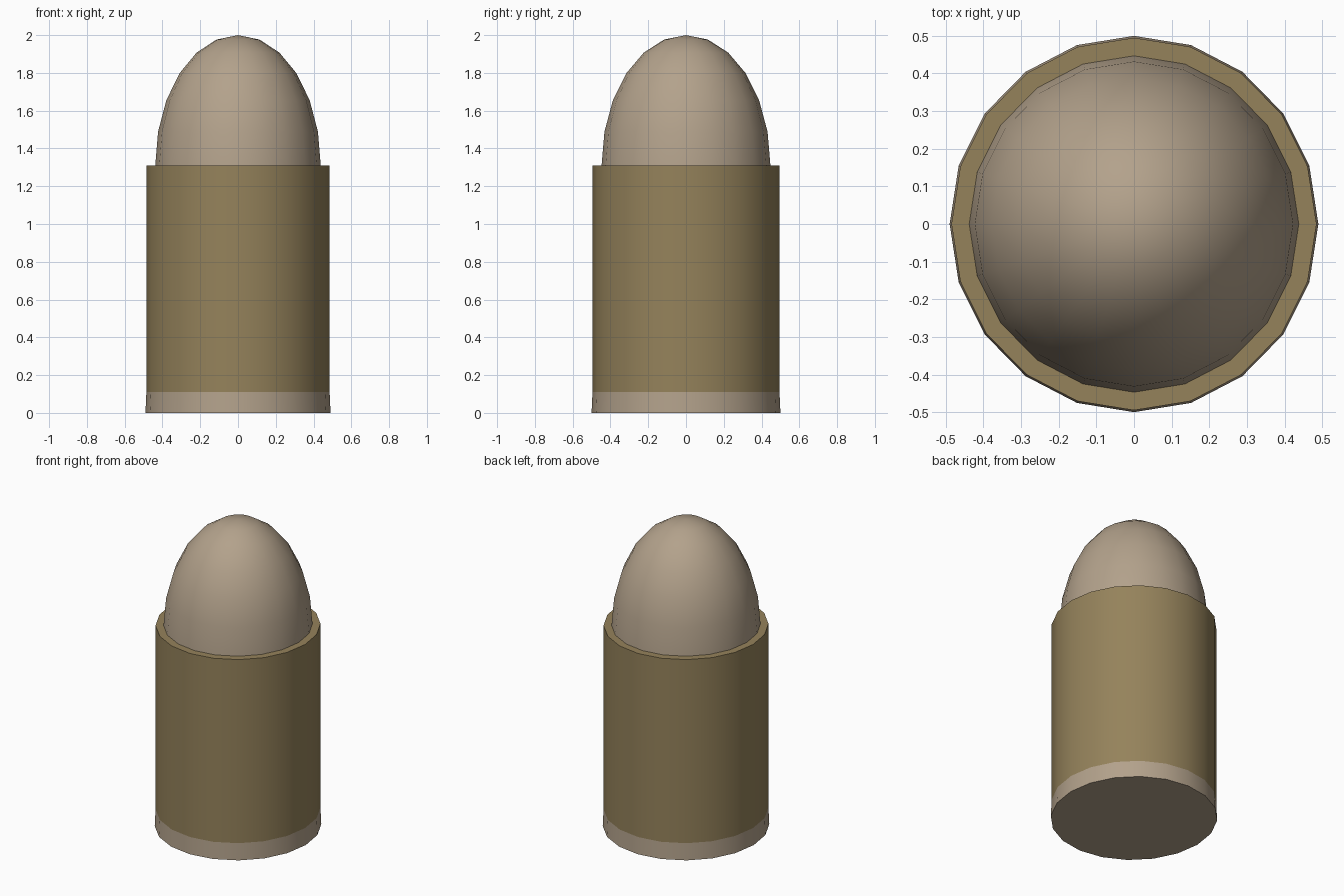
import bpy, bmesh, math

SIDES = 20
SQUASH = 0.98  # width is slightly narrower than depth

cube = bpy.data.objects.get("Cube")
if cube:
    bpy.data.objects.remove(cube, do_unlink=True)


def material(name, color):
    mat = bpy.data.materials.new(name)
    mat.use_nodes = True
    mat.diffuse_color = color
    bsdf = mat.node_tree.nodes["Principled BSDF"]
    bsdf.inputs["Base Color"].default_value = color
    bsdf.inputs["Roughness"].default_value = 0.6
    return mat


def lathe(name, profile, mat):
    """Spin a (radius, z) profile, listed bottom to top, around the z axis."""
    bm = bmesh.new()
    rings = []
    for radius, z in profile:
        if radius == 0:
            rings.append([bm.verts.new((0, 0, z))] * SIDES)
            continue
        angles = [math.tau * i / SIDES for i in range(SIDES)]
        rings.append([bm.verts.new((radius * SQUASH * math.cos(a),
                                    radius * math.sin(a), z)) for a in angles])
    for low, high in zip(rings, rings[1:]):
        for i in range(SIDES):
            j = (i + 1) % SIDES
            corners = dict.fromkeys((low[i], low[j], high[j], high[i]))
            bm.faces.new(list(corners))
    # Close the open ends
    for ring in (rings[0], rings[-1]):
        if ring[0] is not ring[1]:
            bm.faces.new(ring)
    bmesh.ops.recalc_face_normals(bm, faces=bm.faces)
    mesh = bpy.data.meshes.new(name)
    bm.to_mesh(mesh)
    bm.free()
    mesh.materials.append(mat)
    obj = bpy.data.objects.new(name, mesh)
    bpy.context.collection.objects.link(obj)
    bpy.ops.object.select_all(action="DESELECT")
    obj.select_set(True)
    bpy.context.view_layer.objects.active = obj
    bpy.ops.object.shade_smooth_by_angle(angle=math.radians(35))
    return obj


brass = material("brass", (0.30, 0.225, 0.105, 1))
copper = material("pale copper", (0.45, 0.36, 0.26, 1))

# Slightly flared base band
lathe("base_band", [(0.5, 0), (0.495, 0.11)], copper)

# Straight casing with a flat rim
lathe("casing", [(0.495, 0.11), (0.495, 1.31)], brass)

# Half-ellipsoid tip seated in the rim
steps = 6
tip = [(0.447 * math.cos(t), 1.31 + 0.69 * math.sin(t))
       for t in (math.pi / 2 * i / steps for i in range(steps))]
lathe("tip", tip + [(0, 2.0)], copper)
